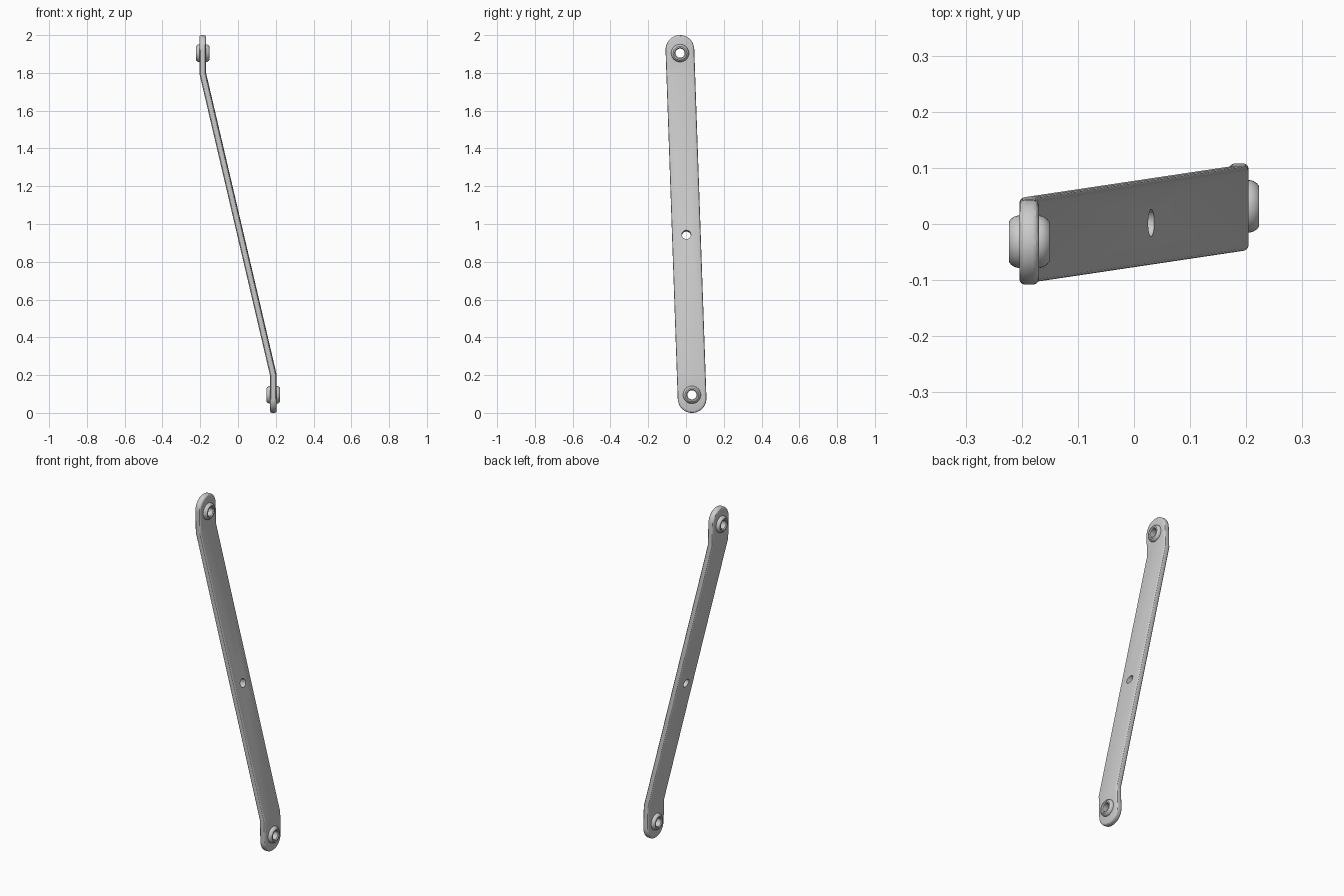
import bpy, bmesh, math
from mathutils import Matrix, Vector

if "Cube" in bpy.data.objects:
    bpy.data.objects.remove(bpy.data.objects["Cube"])

HALF_W, ARC_Z, THICK = 0.076, 0.9246, 0.035
BEND_Z, OFFSET = 0.80, 0.187          # bend height and sideways jog of the ends
EYE_Z = 0.905
LEAN = Matrix.Translation((0, 0, 1)) @ Matrix.Rotation(math.radians(2), 4, 'X')

steel = bpy.data.materials.new("grey steel")
steel.diffuse_color = (0.6, 0.6, 0.6, 1)
steel.use_nodes = True
steel.node_tree.nodes["Principled BSDF"].inputs["Base Color"].default_value = steel.diffuse_color


def add_object(name, bm):
    bmesh.ops.recalc_face_normals(bm, faces=bm.faces)
    mesh = bpy.data.meshes.new(name)
    bm.to_mesh(mesh)
    bm.free()
    mesh.materials.append(steel)
    obj = bpy.data.objects.new(name, mesh)
    bpy.context.collection.objects.link(obj)
    return obj


def activate(obj):
    bpy.ops.object.select_all(action='DESELECT')
    obj.select_set(True)
    bpy.context.view_layer.objects.active = obj


def cut_hole(target, centre, radius, tilt):
    bm = bmesh.new()
    place = Matrix.Translation(centre) @ Matrix.Rotation(math.pi / 2 - tilt, 4, 'Y')
    bmesh.ops.create_cone(bm, cap_ends=True, segments=32, radius1=radius,
                          radius2=radius, depth=0.2, matrix=place)
    cutter = add_object("hole_cutter", bm)
    cutter.hide_render = True
    mod = target.modifiers.new("hole", 'BOOLEAN')
    mod.operation, mod.solver, mod.object = 'DIFFERENCE', 'EXACT', cutter
    activate(target)
    bpy.ops.object.modifier_apply(modifier=mod.name)
    bpy.data.objects.remove(cutter)


# Flat bar with round ends
bm = bmesh.new()
N = 24
outline = []
for sign in (1, -1):
    for i in range(N + 1):
        a = math.pi * i / N
        outline.append((-THICK / 2, sign * HALF_W * math.cos(a),
                        sign * (ARC_Z + HALF_W * math.sin(a))))
face = bm.faces.new([bm.verts.new(p) for p in outline])
ext = bmesh.ops.extrude_face_region(bm, geom=[face], use_keep_orig=True)
for v in ext["geom"]:
    if isinstance(v, bmesh.types.BMVert):
        v.co.x += THICK
bmesh.ops.recalc_face_normals(bm, faces=bm.faces)
# Rounded rims
rims = [e for e in bm.edges if abs(e.verts[0].co.x - e.verts[1].co.x) < 1e-5]
bmesh.ops.bevel(bm, geom=rims, offset=0.011, segments=3, profile=0.5,
                affect='EDGES')
# Two bends, with the middle length slanted
for z in (BEND_Z, -BEND_Z):
    bmesh.ops.bisect_plane(bm, geom=bm.verts[:] + bm.edges[:] + bm.faces[:],
                           plane_co=(0, 0, z), plane_no=(0, 0, 1))
for v in bm.verts:
    v.co.x -= OFFSET * max(-1, min(1, v.co.z / BEND_Z))
bar = add_object("link_bar", bm)

# Eye holes and the small hole near the middle
for s in (1, -1):
    cut_hole(bar, Vector((-s * OFFSET, 0, s * EYE_Z)), 0.038, 0)
cut_hole(bar, Vector((0.014, 0, -0.06)), 0.024, math.atan(OFFSET / BEND_Z))
bar.matrix_world = LEAN
activate(bar)
bpy.ops.object.shade_smooth_by_angle(angle=math.radians(30))

# Bushings, turned around the x axis
half = [(0.019, 0.047), (0.026, 0.045), (0.032, 0.041), (0.036, 0.036),
        (0.036, 0.029), (0.031, 0.024)]
profile = half + [(-x, r) for x, r in reversed(half)]
SEG = 32
for name, s in (("upper_bushing", 1), ("lower_bushing", -1)):
    bm = bmesh.new()
    rings = []
    for i in range(SEG):
        a = 2 * math.pi * i / SEG
        rings.append([bm.verts.new((x - s * OFFSET, r * math.cos(a),
                                    r * math.sin(a) + s * EYE_Z))
                      for x, r in profile])
    for i in range(SEG):
        p, q = rings[i], rings[(i + 1) % SEG]
        for j in range(len(profile)):
            k = (j + 1) % len(profile)
            bm.faces.new((p[j], p[k], q[k], q[j]))
    bushing = add_object(name, bm)
    bushing.matrix_world = LEAN
    activate(bushing)
    bpy.ops.object.shade_smooth_by_angle(angle=math.radians(35))
